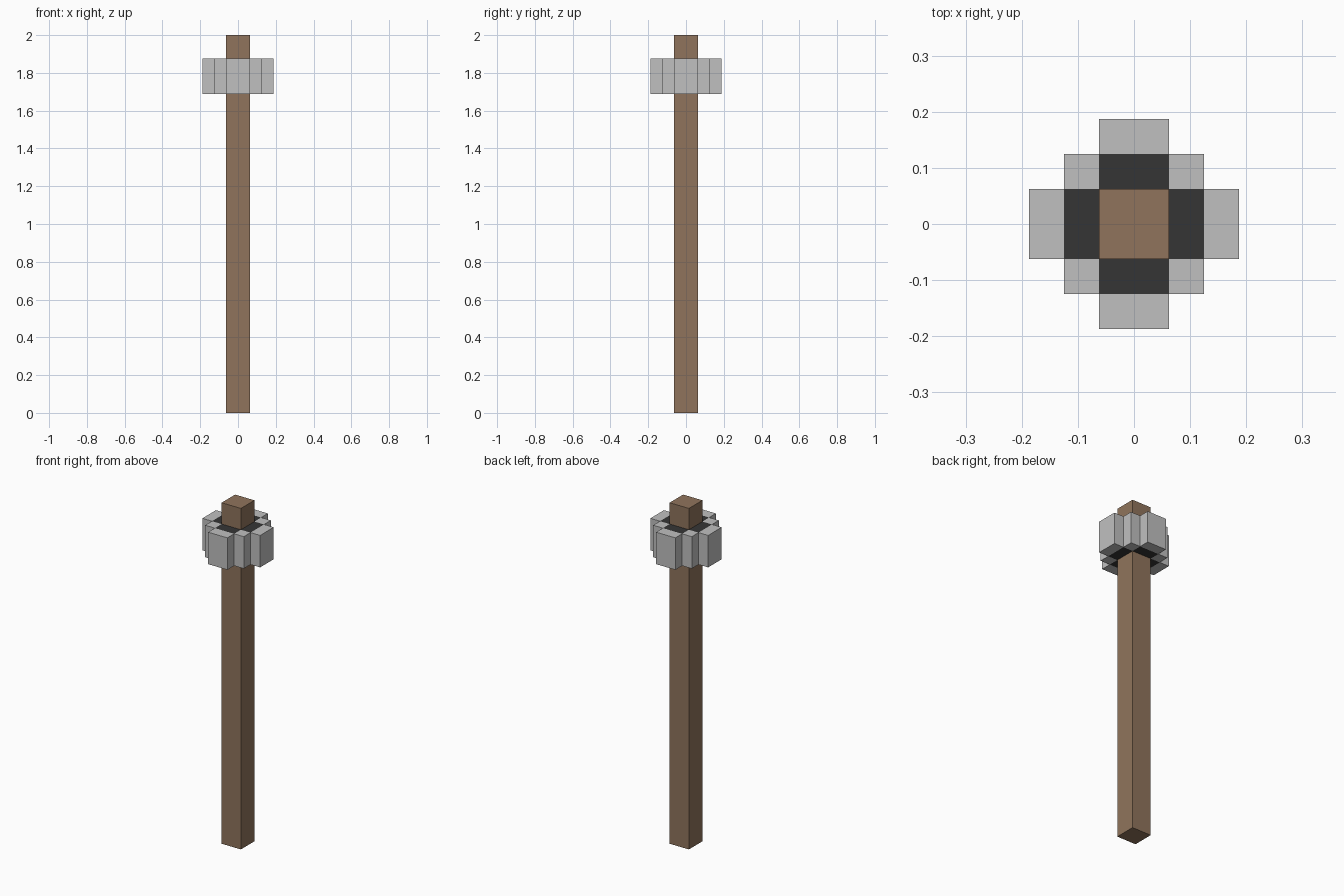
import bpy
from mathutils import Matrix, Vector
from math import pi

cube = bpy.data.objects.get("Cube")
if cube:
    bpy.data.objects.remove(cube, do_unlink=True)

U = 0.0625                      # block unit
Z0, Z1 = 27 * U, 30 * U         # bottom and top of the head


def linear(c):
    c /= 255
    return c / 12.92 if c <= 0.04045 else ((c + 0.055) / 1.055) ** 2.4


def material(name, rgb):
    mat = bpy.data.materials.new(name)
    mat.use_nodes = True
    col = [linear(c) for c in rgb] + [1.0]
    mat.diffuse_color = col
    bsdf = next(n for n in mat.node_tree.nodes if n.type == 'BSDF_PRINCIPLED')
    bsdf.inputs["Base Color"].default_value = col
    bsdf.inputs["Roughness"].default_value = 0.8
    return mat


wood = material("brown wood", (144, 116, 92))
stone = material("light grey stone", (192, 192, 192))
dark = material("dark binding", (53, 53, 53))


def box(name, lo, hi, mat, turn=0):
    """Box between two corners, turned about z by quarter turns."""
    lo, hi = Vector(lo), Vector(hi)
    bpy.ops.mesh.primitive_cube_add(size=1)
    ob = bpy.context.object
    ob.name = ob.data.name = name
    ob.data.transform(Matrix.Rotation(turn * pi / 2, 4, 'Z')
                      @ Matrix.Translation((lo + hi) / 2)
                      @ Matrix.Diagonal((*(hi - lo), 1)))
    ob.data.materials.append(mat)
    return ob


# Long square handle
box("handle", (-U, -U, 0), (U, U, 2), wood)

# Head: dark core, outer slab and corner block on each of the four sides
for i, side in enumerate(("left", "back", "right", "front")):
    box(f"{side}_core", (U, -U, Z0), (2 * U, U, Z1), dark, i)
    box(f"{side}_slab", (2 * U, -U, Z0), (3 * U, U, Z1), stone, i)
    box(f"{side}_corner_block", (U, U, Z0), (2 * U, 2 * U, Z1), stone, i)
